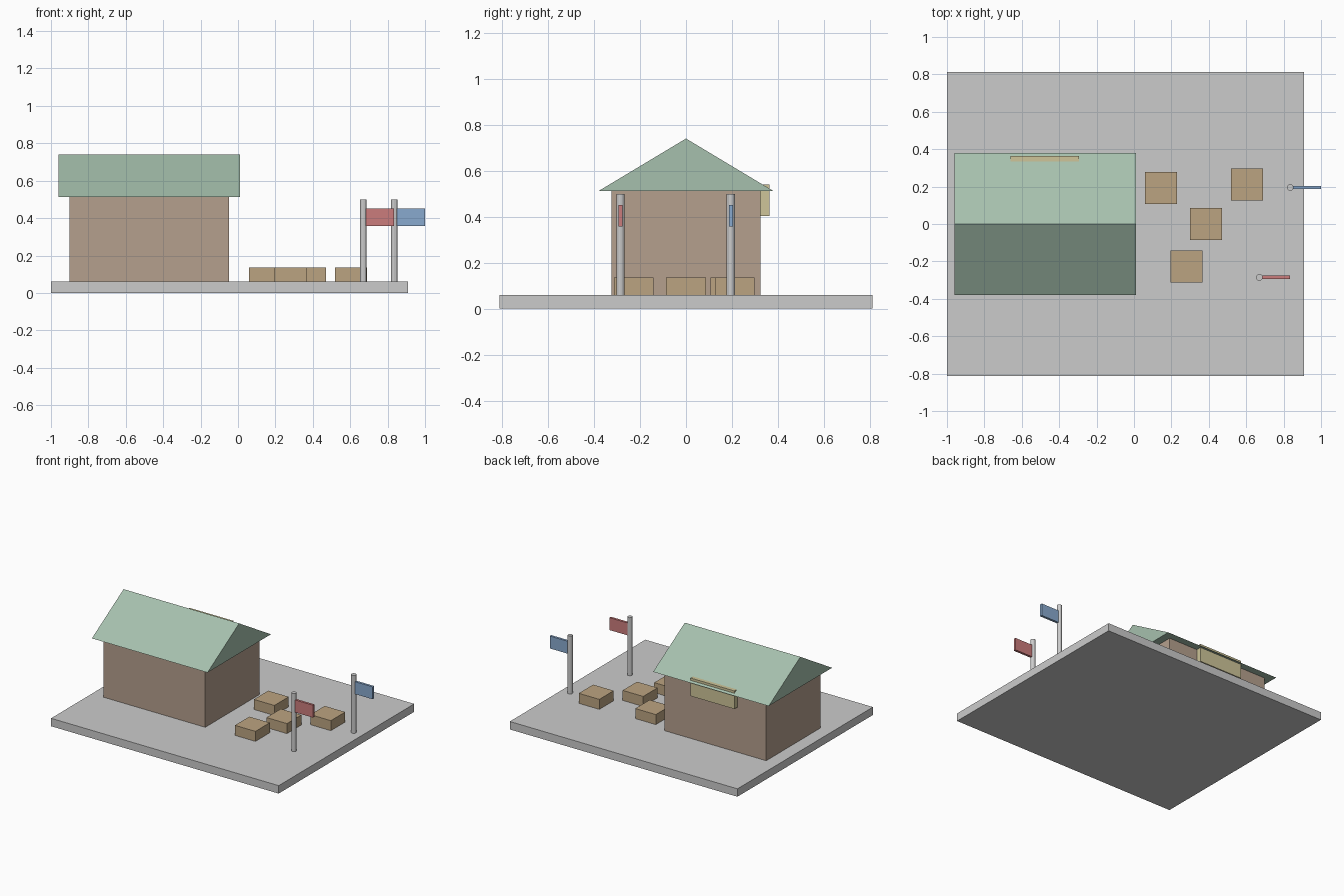
import bpy, bmesh

if "Cube" in bpy.data.objects:
    bpy.data.objects.remove(bpy.data.objects["Cube"])


def material(name, r, g, b):
    m = bpy.data.materials.new(name)
    m.diffuse_color = (r, g, b, 1)
    m.use_nodes = True
    m.node_tree.nodes["Principled BSDF"].inputs["Base Color"].default_value = m.diffuse_color
    return m


def finish(name, bm, mat=None):
    bmesh.ops.recalc_face_normals(bm, faces=bm.faces)
    mesh = bpy.data.meshes.new(name)
    bm.to_mesh(mesh)
    bm.free()
    if mat:
        mesh.materials.append(mat)
    obj = bpy.data.objects.new(name, mesh)
    bpy.context.collection.objects.link(obj)
    return obj


def box(name, x0, x1, y0, y1, z0, z1, mat=None):
    bm = bmesh.new()
    bmesh.ops.create_cube(bm, size=1)
    bmesh.ops.scale(bm, vec=(x1 - x0, y1 - y0, z1 - z0), verts=bm.verts)
    bmesh.ops.translate(bm, vec=((x0 + x1) / 2, (y0 + y1) / 2, (z0 + z1) / 2), verts=bm.verts)
    return finish(name, bm, mat)


wall = material("wall_brown", 0.46, 0.35, 0.27)
green = material("roof_green", 0.38, 0.53, 0.42)
cream = material("sign_yellow", 0.62, 0.56, 0.32)
wood = material("crate_wood", 0.50, 0.37, 0.22)
red = material("flag_red", 0.60, 0.20, 0.20)
blue = material("flag_blue", 0.25, 0.40, 0.62)

GROUND = 0.06

# Ground slab and building walls
box("ground_slab", -1, 0.91, -0.812, 0.812, 0, GROUND)
box("building_walls", -0.90, -0.048, -0.324, 0.324, GROUND, 0.512, wall)

# Gable roof: triangle profile extruded along x
bm = bmesh.new()
profile = [(-0.38, 0.512), (0.38, 0.512), (0, 0.74)]
face = bm.faces.new([bm.verts.new((-0.96, y, z)) for y, z in profile])
ext = bmesh.ops.extrude_face_region(bm, geom=[face], use_keep_orig=True)
bmesh.ops.translate(bm, vec=(0.97, 0, 0),
                    verts=[v for v in ext["geom"] if isinstance(v, bmesh.types.BMVert)])
finish("gable_roof", bm, green)

# Sign board on the back wall
box("sign_board", -0.66, -0.293, 0.324, 0.363, 0.403, 0.54, cream)

# Scattered crates
h = 0.086
for i, (x, y) in enumerate([(0.145, 0.192), (0.605, 0.212), (0.385, 0), (0.28, -0.228)]):
    box(f"crate_{i + 1}", x - h, x + h, y - h, y + h, GROUND - 0.01, 0.136, wood)

# Flag poles with flags
for name, x, y, mat in [("red", 0.67, -0.285, red), ("blue", 0.835, 0.195, blue)]:
    bm = bmesh.new()
    bmesh.ops.create_cone(bm, cap_ends=True, segments=12, radius1=0.018, radius2=0.018, depth=0.45)
    bmesh.ops.translate(bm, vec=(x, y, 0.275), verts=bm.verts)
    finish(f"{name}_flag_pole", bm)
    box(f"{name}_flag", x, x + 0.165, y - 0.009, y + 0.009, 0.358, 0.452, mat)
